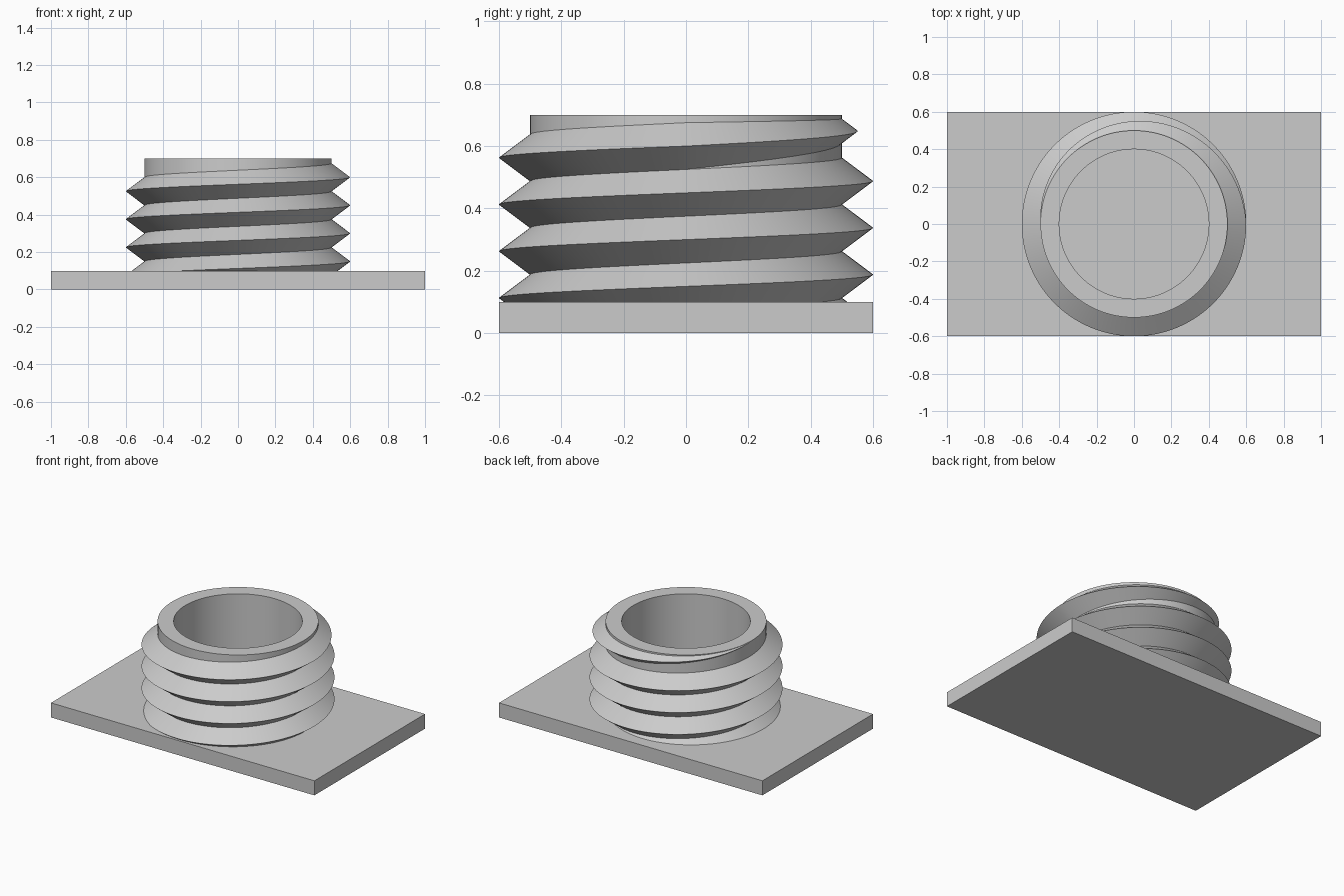
import bpy, bmesh, math

cube = bpy.data.objects.get("Cube")
if cube:
    bpy.data.objects.remove(cube, do_unlink=True)

SEGMENTS = 128      # sides of one full turn
PLATE_TOP, TOP = 0.1, 0.7
ROOT, CREST, BORE = 0.5, 0.6, 0.4
PITCH = 0.15

grey = bpy.data.materials.new("light grey")
grey.use_nodes = True
grey.diffuse_color = (0.6, 0.6, 0.6, 1)
grey.node_tree.nodes["Principled BSDF"].inputs["Base Color"].default_value = (0.6, 0.6, 0.6, 1)


def finish(name, bm, smooth=True):
    """Turn a bmesh into a named grey object."""
    bmesh.ops.remove_doubles(bm, verts=bm.verts, dist=1e-5)
    bmesh.ops.recalc_face_normals(bm, faces=bm.faces)
    mesh = bpy.data.meshes.new(name)
    bm.to_mesh(mesh)
    bm.free()
    mesh.materials.append(grey)
    obj = bpy.data.objects.new(name, mesh)
    bpy.context.collection.objects.link(obj)
    if smooth:
        bpy.ops.object.select_all(action='DESELECT')
        obj.select_set(True)
        bpy.context.view_layer.objects.active = obj
        bpy.ops.object.shade_smooth_by_angle(angle=math.radians(30))


def sweep(name, sections, closed):
    """Skin (angle, [(radius, z), ...]) sections around the z axis."""
    bm = bmesh.new()
    rings = [[bm.verts.new((r * math.cos(a), r * math.sin(a), z)) for r, z in points]
             for a, points in sections]
    pairs = list(zip(rings, rings[1:]))
    if closed:
        pairs.append((rings[-1], rings[0]))
    else:
        bm.faces.new(rings[0])
    for a, b in pairs:
        for i in range(len(a)):
            j = (i + 1) % len(a)
            bm.faces.new((a[i], b[i], b[j], a[j]))
    finish(name, bm)


# Base plate
bm = bmesh.new()
bmesh.ops.create_cube(bm, size=1)
for v in bm.verts:
    v.co = (v.co.x * 2, v.co.y * 1.2, (v.co.z + 0.5) * PLATE_TOP)
finish("base_plate", bm, smooth=False)

# Hollow neck
wall = [(ROOT, 0.09), (ROOT, TOP), (BORE, TOP), (BORE, 0.09)]
sweep("neck", [(math.tau * i / SEGMENTS, wall) for i in range(SEGMENTS)], closed=True)


# Screw thread: constant V section that fades to a point over its last half turn
def thread_section(turn):
    fade = max(0, (turn - 3) / 0.5)
    centre = PITCH * (1 + min(turn, 3)) + (TOP - PITCH * 4) * fade
    half = PITCH / 2 * (1 - fade)
    crest = CREST + (ROOT - CREST) * fade
    low = max(centre - half, 0.02)
    return [(ROOT, low), (crest, centre), (ROOT, centre + half),
            (0.45, min(centre, TOP - 0.01))]


first, last = round(-0.83 * SEGMENTS), round(3.5 * SEGMENTS)
sweep("screw_thread",
      [(math.tau * i / SEGMENTS, thread_section(i / SEGMENTS)) for i in range(first, last + 1)],
      closed=False)
